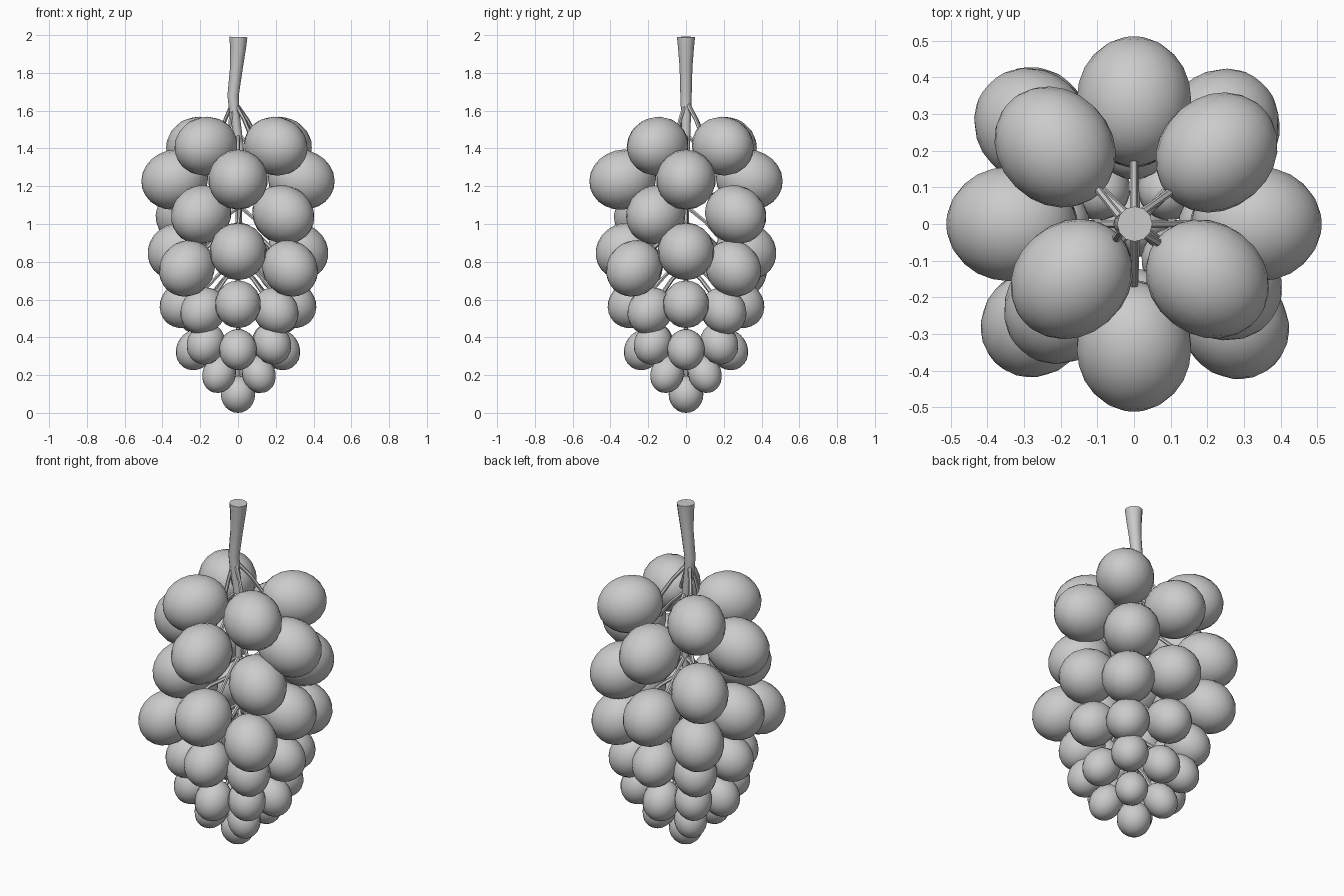
import bpy, math
from mathutils import Vector

if "Cube" in bpy.data.objects:
    bpy.data.objects.remove(bpy.data.objects["Cube"])


def stem_at(z):
    # x offset of the central stem at a given height
    pts = [(0.0, 0.0), (1.4, 0.01), (1.67, -0.025), (2.0, 0.0)]
    for (z0, x0), (z1, x1) in zip(pts, pts[1:]):
        if z <= z1:
            return Vector((x0 + (x1 - x0) * (z - z0) / (z1 - z0), 0, z))
    return Vector((0, 0, z))


def tubes(name, paths, res=2):
    # each path is a list of (point, radius)
    cu = bpy.data.curves.new(name, 'CURVE')
    cu.dimensions = '3D'
    cu.bevel_depth = 1.0
    cu.bevel_resolution = res
    cu.use_fill_caps = True
    for path in paths:
        sp = cu.splines.new('POLY')
        sp.points.add(len(path) - 1)
        for p, (co, r) in zip(sp.points, path):
            p.co = (*co, 1)
            p.radius = r
    ob = bpy.data.objects.new(name, cu)
    bpy.context.collection.objects.link(ob)
    bpy.ops.object.select_all(action='DESELECT')
    ob.select_set(True)
    bpy.context.view_layer.objects.active = ob
    bpy.ops.object.convert(target='MESH')
    bpy.ops.object.shade_smooth_by_angle(angle=math.radians(50))


pedicels = []


def grape(x, y, z, a, b, tilt):
    # egg with its long axis pointing outwards and down by tilt degrees
    out = Vector((x, y, 0))
    t = math.radians(tilt)
    axis = Vector((0, 0, -math.sin(t)))
    if out.length > 0.001:
        axis += out.normalized() * math.cos(t)
    bpy.ops.mesh.primitive_uv_sphere_add(segments=18, ring_count=12, radius=1, location=(x, y, z))
    ob = bpy.context.object
    ob.name = "grape"
    ob.scale = (b, b, a)
    ob.rotation_euler = axis.to_track_quat('Z', 'Y').to_euler()
    bpy.ops.object.shade_smooth()
    # little stalk from the central stem to the inner end of the grape
    end = Vector((x, y, z)) - axis * a * 0.9
    start = stem_at(min(z + 0.24, 1.68))
    mid = start.lerp(end, 0.55) + Vector((0, 0, 0.015))
    pedicels.append([(start, 0.012), (mid, 0.01), (end, 0.011)])


# rings of grapes on the x and y axes: distance, z, long, short, tilt
for d, z, a, b, t in [(0.335, 1.235, 0.178, 0.158, 15),
                      (0.318, 0.855, 0.163, 0.15, 25),
                      (0.284, 0.575, 0.135, 0.122, 35),
                      (0.225, 0.335, 0.113, 0.1, 55)]:
    for k in range(4):
        ang = k * math.pi / 2
        grape(d * math.cos(ang), d * math.sin(ang), z, a, b, t)

# staggered rings on the diagonals: z, long, short, tilt, four xy positions
diagonal = [
    (1.412, 0.176, 0.155, 12, [(-0.17, -0.15), (0.2, -0.15), (0.225, 0.195), (-0.215, 0.21)]),
    (1.05, 0.172, 0.153, 25, [(-0.195, -0.22), (0.24, -0.16), (0.235, 0.262), (-0.275, 0.265)]),
    (0.765, 0.16, 0.143, 38, [(-0.27, -0.27), (0.275, -0.275), (0.25, 0.25), (-0.27, 0.28)]),
    (0.54, 0.132, 0.117, 45, [(-0.185, -0.19), (0.2, -0.19), (0.21, 0.2), (-0.2, 0.2)]),
    (0.365, 0.113, 0.1, 55, [(-0.17, -0.17), (0.18, -0.175), (0.175, 0.175), (-0.17, 0.175)]),
    (0.205, 0.103, 0.088, 60, [(-0.1, -0.1), (0.11, -0.1), (0.1, 0.1), (-0.1, 0.1)]),
]
for z, a, b, t, spots in diagonal:
    for x, y in spots:
        grape(x, y, z, a, b, t)

# bottom grape
grape(0, 0, 0.098, 0.098, 0.092, 90)

# central stem, flared at the cut top
tubes("main_stem", [[((0, 0, 0.15), 0.008), ((0, 0, 0.8), 0.014), ((0.01, 0, 1.4), 0.021),
                     ((-0.02, 0, 1.6), 0.027), ((-0.026, 0, 1.68), 0.03),
                     ((-0.008, 0, 1.83), 0.034), ((0.0, 0, 1.93), 0.042),
                     ((0.002, 0, 1.99), 0.048)]], 4)
tubes("grape_stalks", pedicels, 1)
